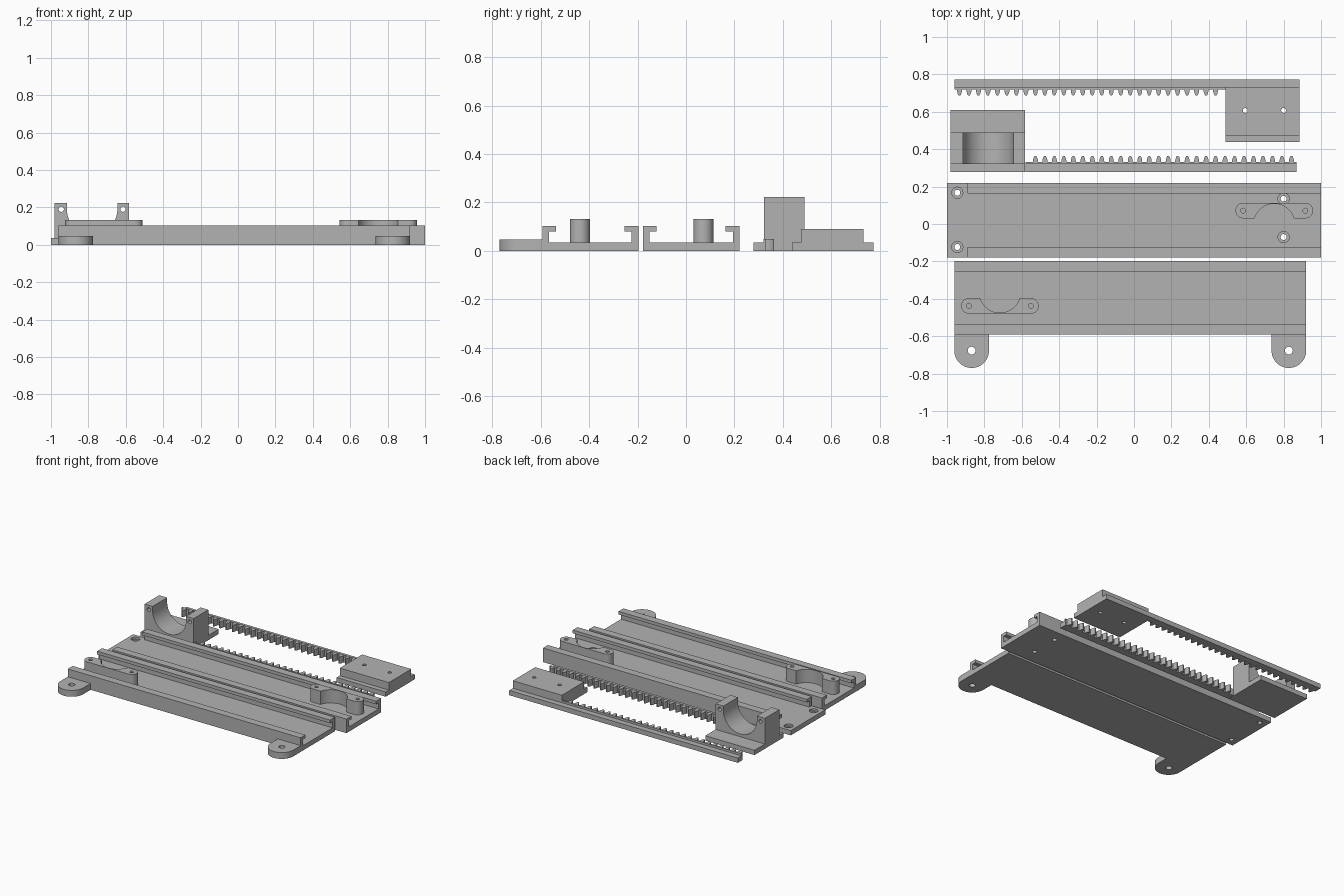
import bpy, bmesh, math
from mathutils import Vector

if "Cube" in bpy.data.objects:
    bpy.data.objects.remove(bpy.data.objects["Cube"])

grey = bpy.data.materials.new("plain grey")
grey.diffuse_color = (0.45, 0.45, 0.45, 1)
grey.use_nodes = True
grey.node_tree.nodes["Principled BSDF"].inputs["Base Color"].default_value = grey.diffuse_color


def extrude(name, pts, a, b, axis='Z'):
    """Extrude a closed profile from a to b along Z (x,y), X (y,z) or Y (x,z)."""
    place = {'Z': lambda p, t: (p[0], p[1], t),
             'X': lambda p, t: (t, p[0], p[1]),
             'Y': lambda p, t: (p[0], t, p[1])}[axis]
    bm = bmesh.new()
    base = bm.faces.new([bm.verts.new(place(p, a)) for p in pts])
    res = bmesh.ops.extrude_face_region(bm, geom=[base])
    move = Vector(place((0, 0), b - a))
    bmesh.ops.translate(bm, vec=move, verts=[v for v in res['geom'] if isinstance(v, bmesh.types.BMVert)])
    bmesh.ops.recalc_face_normals(bm, faces=bm.faces)
    me = bpy.data.meshes.new(name)
    bm.to_mesh(me)
    bm.free()
    ob = bpy.data.objects.new(name, me)
    bpy.context.collection.objects.link(ob)
    me.materials.append(grey)
    return ob


def rect(x0, x1, y0, y1):
    return [(x0, y0), (x1, y0), (x1, y1), (x0, y1)]


def arc(cx, cy, r, a0, a1, n=20):
    return [(cx + r * math.cos(math.radians(a0 + (a1 - a0) * i / n)),
             cy + r * math.sin(math.radians(a0 + (a1 - a0) * i / n))) for i in range(n + 1)]


def disc(cx, cy, r, n=24):
    return arc(cx, cy, r, 0, 360, n)[:-1]


def activate(ob):
    bpy.ops.object.select_all(action='DESELECT')
    ob.select_set(True)
    bpy.context.view_layer.objects.active = ob


def cut(ob, cutter):
    mod = ob.modifiers.new("cut", 'BOOLEAN')
    mod.operation = 'DIFFERENCE'
    mod.solver = 'EXACT'
    mod.object = cutter
    activate(ob)
    bpy.ops.object.modifier_apply(modifier=mod.name)
    bpy.data.objects.remove(cutter)


def drill(ob, holes, r, a=-0.05, b=0.3, axis='Z'):
    for x, y in holes:
        cut(ob, extrude("drill", disc(x, y, r), a, b, axis))


def smooth(ob):
    activate(ob)
    bpy.ops.object.shade_smooth_by_angle(angle=math.radians(30))


FLOOR, RAIL_TOP, LIP_Z = 0.035, 0.103, 0.08


def channel(name, x0, x1, y0, y1):
    """Channel with inward lips along both long sides."""
    w, l = 0.027, 0.056
    return extrude(name, [(y0, 0), (y1, 0), (y1, RAIL_TOP), (y1 - l, RAIL_TOP), (y1 - l, LIP_Z),
                          (y1 - w, LIP_Z), (y1 - w, FLOOR), (y0 + w, FLOOR), (y0 + w, LIP_Z),
                          (y0 + l, LIP_Z), (y0 + l, RAIL_TOP), (y0, RAIL_TOP)], x0, x1, 'X')


def cradle(name, cx, cy, side):
    """Rounded bar with a circular scoop on one long side, standing on the floor."""
    r, half = 0.0415, 0.166
    pts = arc(-half, 0, r, 90, 270) + arc(half, 0, r, -90, 90)
    pts += arc(0, r + 0.032, 0.11, -17, -163, 28)
    ob = extrude(name, [(cx + x, cy + side * y) for x, y in pts], FLOOR - 0.002, 0.132)
    drill(ob, [(cx - half, cy), (cx + half, cy)], 0.013, FLOOR + 0.0005)
    smooth(ob)


# front channel with two mounting lugs
channel("front_channel", -0.96, 0.92, -0.592, -0.197)
for label, x in (("left", -0.868), ("right", 0.828)):
    lug = extrude(label + "_lug", arc(x, -0.677, 0.0925, 180, 360, 28) +
                  [(x + 0.0925, -0.591), (x - 0.0925, -0.591)], 0, 0.046)
    drill(lug, [(x, -0.677)], 0.021)
    smooth(lug)
cradle("front_cradle", -0.717, -0.438, 1)

# middle channel: bare floor at the left end, countersunk screw holes
base = channel("middle_channel", -1, 1, -0.178, 0.22)
cut(base, extrude("end_cutter", rect(-1.1, -0.89, -0.3, 0.3), FLOOR, 0.2))
screws = [(-0.945, 0.167), (-0.945, -0.123), (0.8, 0.135), (0.8, -0.07)]
drill(base, screws, 0.016)
drill(base, screws, 0.03, 0.02, 0.06)
smooth(base)
cradle("middle_cradle", 0.75, 0.0715, -1)


def rack(name, x0, x1, first, y_out, side):
    """Flange, upright strip and 28 rounded teeth; side is the direction of the teeth."""
    y_in, y_root, y_tip = (y_out + side * d for d in (0.042, 0.053, 0.086))
    extrude(name + "_flange", rect(x0, x1, *sorted((y_out, y_in))), 0, FLOOR)
    pts = [(x0, y_in), (x0, y_root)]
    for i in range(28):
        c = first + i * 0.0507
        pts += [(c + dx, y_root + t * (y_tip - y_root)) for dx, t in
                ((-0.0135, 0), (-0.0125, 0.4), (-0.0085, 0.8), (-0.004, 1),
                 (0.004, 1), (0.0085, 0.8), (0.0125, 0.4), (0.0135, 0))]
    pts += [(x1, y_root), (x1, y_in)]
    extrude(name + "_teeth", pts, 0, 0.05)


rack("front_rack", -0.58, 0.87, -0.527, 0.278, 1)
rack("back_rack", -0.96, 0.49, -0.933, 0.773, -1)

# raised carriage block at the end of the back rack
block = extrude("carriage_block", [(0.438, 0), (0.773, 0), (0.773, FLOOR), (0.732, FLOOR), (0.732, 0.09),
                                   (0.474, 0.09), (0.474, FLOOR), (0.438, FLOOR)], 0.49, 0.886, 'X')
drill(block, [(0.595, 0.607), (0.8, 0.607)], 0.013)
smooth(block)

# motor holder: foot plate and U-shaped saddle with bolt holes in the ears
extrude("holder_foot", rect(-0.98, -0.583, 0.278, 0.61), 0, FLOOR)
cx, cz, r = -0.78, 0.19, 0.135
saddle = extrude("holder_saddle", [(-0.98, FLOOR - 0.002), (-0.583, FLOOR - 0.002), (-0.583, 0.222),
                                   (cx + r, 0.222)] + arc(cx, cz, r, 0, -180, 36) +
                 [(cx - r, 0.222), (-0.98, 0.222)], 0.322, 0.49, 'Y')
drill(saddle, [(-0.945, 0.19), (-0.615, 0.19)], 0.014, 0.2, 0.6, 'Y')
smooth(saddle)
